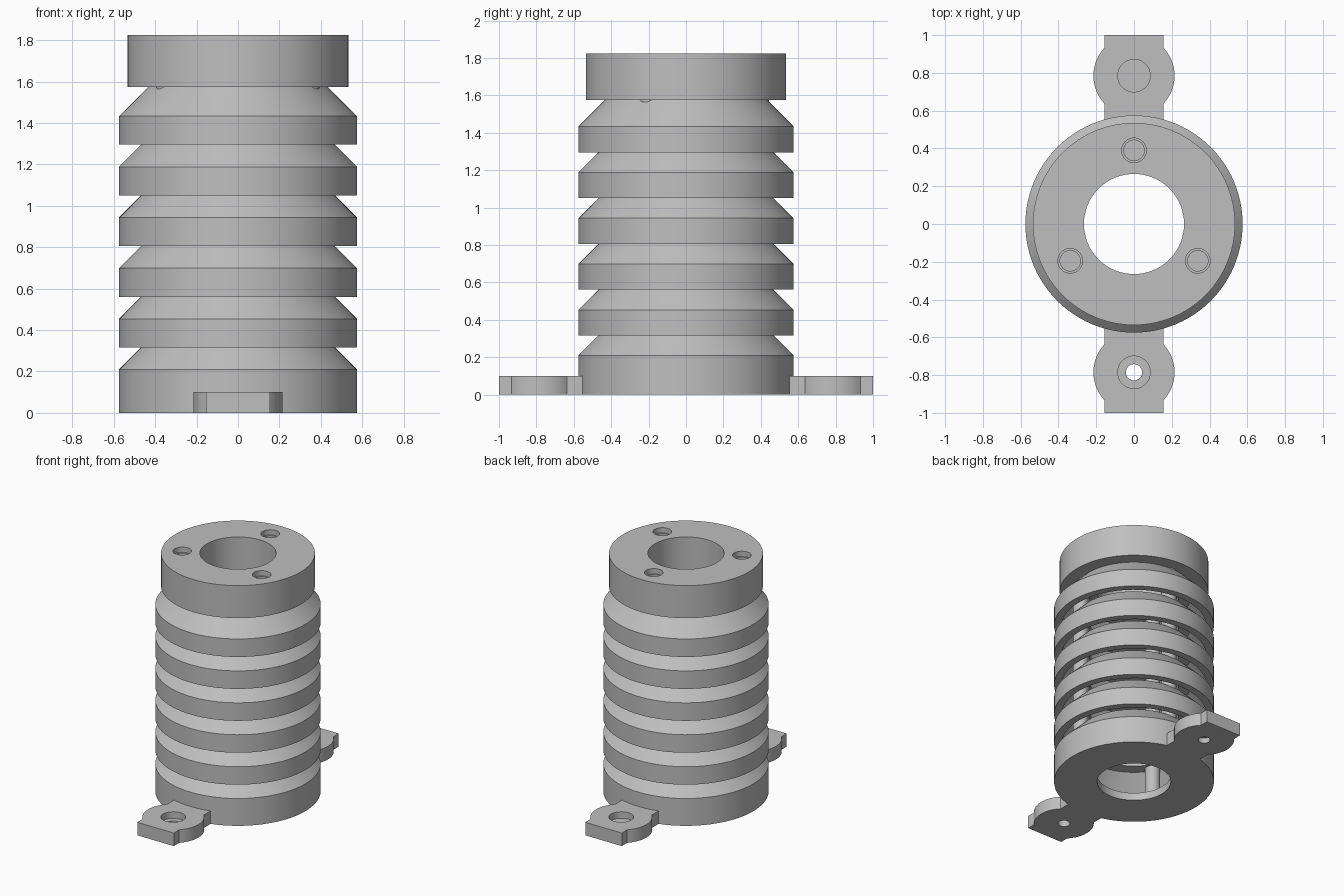
import bpy, bmesh
from math import sin, cos, pi, acos, radians

if "Cube" in bpy.data.objects:
    bpy.data.objects.remove(bpy.data.objects["Cube"])

grey = bpy.data.materials.new("Light grey plastic")
grey.use_nodes = True
colour = (0.52, 0.52, 0.52, 1)
grey.diffuse_color = colour
grey.node_tree.nodes["Principled BSDF"].inputs["Base Color"].default_value = colour

SEGMENTS = 96
OUTER, NECK, BORE = 0.575, 0.43, 0.265
PITCH, ROD_RADIUS_POS = 0.245, 0.39
CAP_Z, TOP_Z = 1.575, 1.825


def finish(name, bm):
    bmesh.ops.recalc_face_normals(bm, faces=bm.faces)
    mesh = bpy.data.meshes.new(name)
    bm.to_mesh(mesh)
    bm.free()
    mesh.materials.append(grey)
    obj = bpy.data.objects.new(name, mesh)
    bpy.context.collection.objects.link(obj)
    return obj


def lathe(name, profile, z=0):
    """Spin a closed (radius, height) section into a ring."""
    bm = bmesh.new()
    rings = []
    for i in range(SEGMENTS):
        a = 2 * pi * i / SEGMENTS
        rings.append([bm.verts.new((r * cos(a), r * sin(a), h + z)) for r, h in profile])
    n = len(profile)
    for i in range(SEGMENTS):
        p, q = rings[i], rings[(i + 1) % SEGMENTS]
        for j in range(n):
            k = (j + 1) % n
            bm.faces.new((p[j], q[j], q[k], p[k]))
    return finish(name, bm)


def cylinder(name, x, y, radius, z0, z1):
    bm = bmesh.new()
    bmesh.ops.create_cone(bm, cap_ends=True, segments=48, radius1=radius, radius2=radius, depth=z1 - z0)
    bmesh.ops.translate(bm, verts=bm.verts, vec=(x, y, (z0 + z1) / 2))
    return finish(name, bm)


def cut(obj, cutters):
    """Subtract each cutter, then remove it."""
    for cutter in cutters:
        mod = obj.modifiers.new("Cut", "BOOLEAN")
        mod.operation, mod.solver, mod.object = "DIFFERENCE", "EXACT", cutter
        dg = bpy.context.evaluated_depsgraph_get()
        dg.update()
        mesh = bpy.data.meshes.new_from_object(obj.evaluated_get(dg))
        obj.modifiers.clear()
        obj.data = mesh
        bpy.data.objects.remove(cutter)


parts = []

# Base: floor plate with a hollow wall and sloping shoulder
parts.append(lathe("base", [
    (BORE, 0), (OUTER, 0), (OUTER, 0.21), (NECK, 0.355), (0.32, 0.355),
    (0.32, 0.315), (0.41, 0.315), (0.52, 0.2), (0.52, 0.06), (BORE, 0.06)]))

# Five louvre rings with a skirt and sloping shoulder
for i in range(5):
    parts.append(lathe(f"louvre_ring_{i + 1}", [
        (0.52, 0), (OUTER, 0), (OUTER, 0.138), (NECK, 0.283), (0.32, 0.283),
        (0.32, 0.243), (0.41, 0.243), (0.52, 0.13)], 0.316 + i * PITCH))

# Cap with three stepped screw recesses
cap = lathe("cap", [(BORE, CAP_Z), (0.535, CAP_Z), (0.535, TOP_Z), (BORE, TOP_Z)])
parts.append(cap)
for i, angle in enumerate((90, 210, 330)):
    x, y = ROD_RADIUS_POS * cos(radians(angle)), ROD_RADIUS_POS * sin(radians(angle))
    cut(cap, [cylinder("wide_cutter", x, y, 0.065, TOP_Z - 0.04, TOP_Z + 0.05),
              cylinder("narrow_cutter", x, y, 0.054, TOP_Z - 0.12, TOP_Z + 0.05)])
    # Spacer rods holding the stack together
    parts.append(cylinder(f"spacer_rod_{i + 1}", x, y, 0.055, 0.05, CAP_Z + 0.02))


# Mounting tabs: a straight strip with a round boss, drilled for a screw
def mounting_tab(name, side, through):
    half, round_r, centre, height = 0.155, 0.215, 0.785, 0.1
    a = acos(half / round_r)
    arc = [(round_r * cos(-a + 2 * a * i / 16), centre + round_r * sin(-a + 2 * a * i / 16))
           for i in range(17)]
    right = [(half, 0.53)] + arc + [(half, 1.0)]
    outline = right + [(-x, y) for x, y in reversed(right)]
    bm = bmesh.new()
    face = bm.faces.new([bm.verts.new((x, y * side, 0)) for x, y in outline])
    lift = bmesh.ops.extrude_face_region(bm, geom=[face])["geom"]
    bmesh.ops.translate(bm, vec=(0, 0, height), verts=[v for v in lift if isinstance(v, bmesh.types.BMVert)])
    tab = finish(name, bm)
    hole_top = 0.2 if through else 0.04
    cut(tab, [cylinder("counterbore_cutter", 0, centre * side, 0.086, 0.05, 0.2),
              cylinder("hole_cutter", 0, centre * side, 0.043, -0.1, hole_top)])
    return tab


parts.append(mounting_tab("front_mounting_tab", -1, True))
parts.append(mounting_tab("back_mounting_tab", 1, False))

# Smooth round walls, crisp edges
bpy.ops.object.select_all(action="DESELECT")
for obj in parts:
    obj.select_set(True)
bpy.context.view_layer.objects.active = parts[0]
bpy.ops.object.shade_smooth_by_angle(angle=radians(30))
